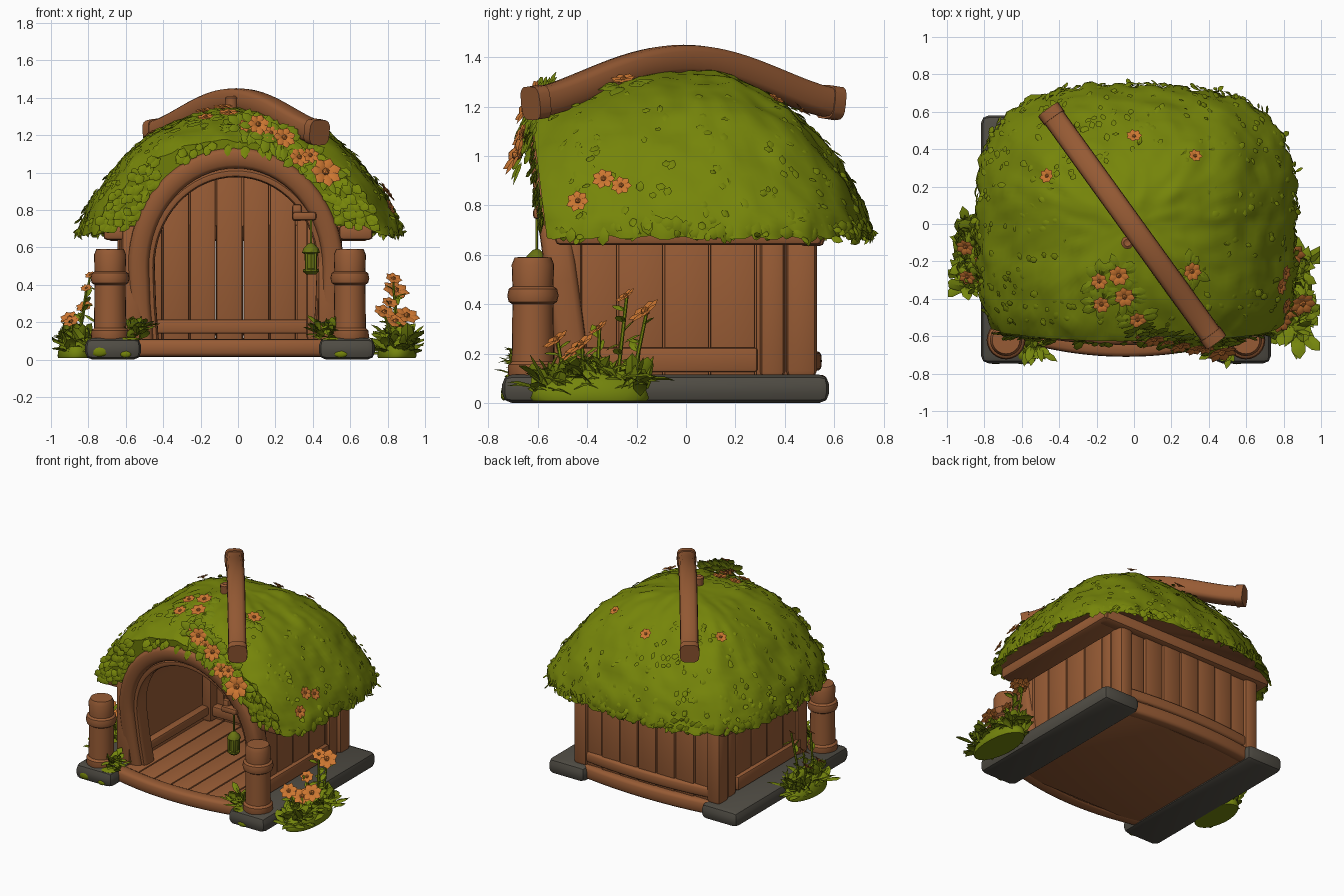
import bpy, bmesh, math, random
from mathutils import Vector as V, noise

if "Cube" in bpy.data.objects:
    bpy.data.objects.remove(bpy.data.objects["Cube"])
random.seed(4)
pi, cos, sin, U = math.pi, math.cos, math.sin, random.uniform

def mat(name, r, g, b):
    m = bpy.data.materials.new(name)
    m.diffuse_color = (r, g, b, 1)
    m.use_nodes = True
    m.node_tree.nodes["Principled BSDF"].inputs["Base Color"].default_value = m.diffuse_color
    return m

WOOD = mat("warm_wood", .31, .105, .035)
THATCH = mat("moss_green", .18, .235, .003)
LEAF = mat("leaf_green", .175, .235, .004)
PETAL = mat("orange_petal", .6, .18, .03)
STONE = mat("grey_stone", .08, .073, .058)
METAL = mat("lantern_olive", .14, .17, .006)
HX = -.043   # the room sits slightly left of the roof centre
AX = -.012   # arch centre

def finish(name, bm, *mats):
    bmesh.ops.recalc_face_normals(bm, faces=bm.faces)
    me = bpy.data.meshes.new(name)
    bm.to_mesh(me)
    bm.free()
    ob = bpy.data.objects.new(name, me)
    bpy.context.collection.objects.link(ob)
    for m in mats:
        me.materials.append(m)
    return ob

def box(name, x, y, z, m, bev=.012, ox=HX):
    """bevelled box from (min, max) pairs"""
    bm = bmesh.new()
    bmesh.ops.create_cube(bm, size=1)
    for v in bm.verts:
        v.co = V([(p[0] + p[1]) / 2 + c * (p[1] - p[0]) for p, c in zip((x, y, z), v.co)]) + V((ox, 0, 0))
    bmesh.ops.bevel(bm, geom=bm.edges[:], offset=bev, segments=2, affect='EDGES', profile=.5)
    return finish(name, bm, m)

def sweep(name, pts, side, w, h, m, k=16, p=.6):
    """rounded-square section swept along a path"""
    bm, rings = bmesh.new(), []
    sp = lambda c: math.copysign(abs(c) ** p, c)
    for i, q in enumerate(pts):
        t = (pts[min(i + 1, len(pts) - 1)] - pts[max(i - 1, 0)]).normalized()
        n = t.cross(side).normalized()
        rings.append([bm.verts.new(q + side * (w / 2 * sp(cos(2 * pi * j / k))) + n * (h / 2 * sp(sin(2 * pi * j / k))))
                      for j in range(k)])
    for a, b in zip(rings, rings[1:]):
        for j in range(k):
            bm.faces.new((a[j], a[(j + 1) % k], b[(j + 1) % k], b[j]))
    bm.faces.new(rings[0])
    bm.faces.new(rings[-1])
    return finish(name, bm, m)

def lathe(name, prof, loc, m, k=24):
    bm = bmesh.new()
    vs = [bm.verts.new((r, 0, z)) for r, z in prof]
    es = [bm.edges.new(e) for e in zip(vs, vs[1:])]
    bmesh.ops.spin(bm, geom=vs + es, axis=(0, 0, 1), cent=(0, 0, 0), steps=k, angle=2 * pi)
    bmesh.ops.remove_doubles(bm, verts=bm.verts, dist=1e-4)
    bmesh.ops.translate(bm, verts=bm.verts, vec=loc)
    return finish(name, bm, m)

def arc(hw, top, base, y0, ox=HX, lean=.135):
    """door arch path: straight legs with a half ellipse above"""
    xz = [(hw * .95, base), (hw * .985, (base + .5) / 2)]
    xz += [(hw * cos(pi * i / 32), .5 + (top - .5) * sin(pi * i / 32)) for i in range(33)]
    xz += [(-x, z) for x, z in xz[1::-1]]
    return [V((x + ox, y0 - lean * z, z)) for x, z in xz]

# ---- roof surface ----
def depth(s, r):
    return .745 if s > 0 else 1.1 - .27 * r ** 3

def roof(t, a):
    c, s = cos(a), sin(a)
    k = sin(t) / (abs(c) ** 3 + abs(s) ** 3) ** (1 / 3)
    return V((.01 + .86 * c * k, s * k * depth(s, sin(t)), .67 + .68 * max(cos(t), 0) ** 1.4))

def surf(x, y):
    def z(x, y):
        r = .6
        for _ in range(6):
            r = min(1, (abs((x - .01) / .86) ** 3 + abs(y / depth(y, r)) ** 3) ** (1 / 3))
        return .67 + .68 * (1 - r * r) ** .7
    e = .01
    n = V((z(x - e, y) - z(x + e, y), z(x, y - e) - z(x, y + e), 2 * e)).normalized()
    return V((x, y, z(x, y))), n

bm, rings, K = bmesh.new(), [], 144
for i in range(1, 31):
    ring = []
    for j in range(K):
        q = roof(i / 30 * pi / 2, 2 * pi * j / K)
        out = V((q.x, q.y, q.z - .5)).normalized()
        q += out * (.02 * noise.noise(q * 5) + .014 * noise.noise(q * 14))
        if i > 24:   # scalloped eave
            q += V((out.x, out.y, -.6)) * (.035 * (i - 24) / 6 * (abs(sin(j * pi / 4 + noise.noise(q * 4))) - .6))
        ring.append(bm.verts.new(q))
    rings.append(ring)
rings.append([bm.verts.new((v.co.x * .93, v.co.y * .93, .715)) for v in rings[-1]])
top = bm.verts.new(roof(0, 0))
for j in range(K):
    bm.faces.new((top, rings[0][j], rings[0][(j + 1) % K]))
    for a, b in zip(rings, rings[1:]):
        bm.faces.new((a[j], b[j], b[(j + 1) % K], a[(j + 1) % K]))
bm.faces.new(rings[-1]).material_index = 1
bmesh.ops.bisect_plane(bm, geom=bm.verts[:] + bm.edges[:] + bm.faces[:], plane_co=(0, -.48, 0),
                       plane_no=(0, -1, -.125), clear_outer=True)
bmesh.ops.holes_fill(bm, edges=[e for e in bm.edges if e.is_boundary])
thatch = finish("thatch_roof", bm, THATCH, WOOD)

# tunnel for the room cut out of the roof
bm = bmesh.new()
f = bm.faces.new([bm.verts.new((p.x, -1, p.z)) for p in arc(.512, 1.085, .3, 0)])
ext = bmesh.ops.extrude_face_region(bm, geom=[f])['geom']
bmesh.ops.translate(bm, verts=[g for g in ext if isinstance(g, bmesh.types.BMVert)], vec=(0, 1.45, 0))
cut = finish("room_cutter", bm, WOOD)
cut.hide_render = True
mod = thatch.modifiers.new("room", 'BOOLEAN')
mod.operation, mod.object, mod.solver = 'DIFFERENCE', cut, 'EXACT'
me = bpy.data.meshes.new_from_object(thatch.evaluated_get(bpy.context.evaluated_depsgraph_get()))
thatch.modifiers.clear()
thatch.data = me
bpy.data.objects.remove(cut)

# ---- timber room ----
bm = bmesh.new()
rows = [[bm.verts.new((p.x, y if y > 0 else y - .13 * p.z, p.z)) for p in arc(.5, 1.072, .08, 0)] for y in (-.42, .45)]
for j in range(len(rows[0]) - 1):
    bm.faces.new((rows[0][j], rows[0][j + 1], rows[1][j + 1], rows[1][j]))
finish("room_lining", bm, WOOD)

lean = V((0, 1, .135)).normalized()
sweep("door_arch", arc(.52, 1.082, .08, -.435, AX), lean, .13, .115, WOOD)
sweep("inner_arch", arc(.458, 1.003, .09, -.405, AX), lean, .12, .05, WOOD)
N = 7
box("floor_underside", (-.5, .5), (-.6, .5), (.018, .03), WOOD, .002)
for i in range(N):   # floor and back boards
    w = 1.0 / N
    x0 = -.5 + i * w
    x1, xm = x0 + w - .006, x0 + w / 2
    near = 0 if abs(xm) < .02 else min(abs(x0), abs(x1))
    box("floor_board", (x0, x1), (-.66 + .25 * xm * xm, .5), (.025, .1), WOOD, .006)
    box("inner_back_board", (x0, x1), (.41, .45), (.09, .5 + .575 * math.sqrt(1 - (near / .515) ** 2)), WOOD, .008)
    x0, x1, xm = x0 * 1.06, x1 * 1.06, xm * 1.06
    box("outer_back_board", (x0, x1), (.44, .525 - .1 * xm * xm), (.08, .72), WOOD, .008)
xs = [-.52 + .052 * i for i in range(21)]
curve = lambda y, k, z: [V((x + HX, y + k * x * x, z)) for x in xs]
sweep("front_sill", curve(-.66, .25, .062), V((0, 1, 0)), .1, .095, WOOD)
sweep("back_sill", curve(.53, -.15, .065), V((0, 1, 0)), .09, .1, WOOD)
sweep("back_rail", curve(.52, -.14, .17), V((0, 1, 0)), .06, .08, WOOD)
box("inner_back_rail", (-.48, .48), (.35, .42), (.14, .215), WOOD)
box("back_beam", (-.7, .7), (.46, .56), (.635, .72), WOOD, .02, 0)
POST = [(0, .1), (.095, .1), (.102, .12), (.1, .155), (.086, .168), (.083, .4), (.098, .41), (.104, .435),
        (.098, .462), (.083, .472), (.086, .56), (.074, .59), (0, .592)]
for s in (-1, 1):
    X = lambda a, b: tuple(sorted((s * a, s * b)))
    box("foundation_stone", X(.475, .775), (-.745, .58), (0, .115), STONE, .04)
    box("side_beam", X(.54, .72), (-.53, .55), (.64, .72), WOOD, .02, 0)
    for i in range(5):
        y0 = -.46 + i * .186
        box("side_board", X(.52, .56), (y0, y0 + .181), (.09, .71), WOOD, .008)
    box("side_rail", X(.54, .59), (-.45, .29), (.125, .225), WOOD)
    box("side_post", X(.5, .585), (.3, .4), (.1, .71), WOOD, .025)
    box("back_corner_post", X(.49, .6), (.405, .53), (.1, .71), WOOD, .03)
    box("front_corner_post", X(.47, .58), (-.54, -.42), (.09, .72), WOOD, .025)
    box("inner_side_rail", X(.43, .49), (-.4, .42), (.15, .215), WOOD)
    box("inner_post", X(.41, .49), (.33, .42), (.1, .75), WOOD, .02)
    lathe("porch_post", POST, (HX + s * .641, -.62, 0), WOOD)

# ---- curved ridge log laid diagonally ----
pts = [V((-.01 - .44 * t, -.01 + .61 * t, 1.215 + .175 * abs(cos(pi / 2 * t)) ** 1.45)) for t in [i / 16 - 1 for i in range(33)]]
side = V((.61, .44, 0)).normalized()
sweep("ridge_log", pts, side, .122, .122, WOOD)
for q, d in ((pts[0], pts[0] - pts[1]), (pts[-1], pts[-1] - pts[-2])):
    sweep("log_end", [q - d * .9, q - d * .6, q + d * .1, q + d * .25], side, .132, .138, WOOD)
lathe("log_knot", [(0, 1.3), (.03, 1.3), (.034, 1.4), (.02, 1.41), (0, 1.4)], (-.035, -.1, 0), WOOD, 12)

# ---- lantern ----
LX, LY = .39, -.605
lathe("lantern", [(0, .455), (.025, .455), (.042, .47), (.042, .482), (.032, .486), (.034, .565), (.048, .572),
                  (.04, .595), (.015, .62), (0, .625)], (LX, LY, 0), METAL, 8)
for i in range(4):
    bx, by = LX + .035 * cos(i * pi / 2 + pi / 4), LY + .035 * sin(i * pi / 2 + pi / 4)
    box("lantern_bar", (bx - .006, bx + .006), (by - .006, by + .006), (.48, .575), METAL, .003, 0)
box("lantern_hanger", (LX - .005, LX + .005), (LY - .005, LY + .005), (.61, .76), METAL, .002, 0)
box("lantern_bracket", (.29, .42), (-.62, -.53), (.745, .79), WOOD, .015, 0)
box("bracket_plate", (.29, .34), (-.6, -.53), (.74, .83), WOOD, .012, 0)

# ---- foliage ----
def leaf(bm, b, d, n, L, W, droop=.15, mi=0):
    d = d.normalized()
    s = d.cross(n).normalized()
    n = s.cross(d)
    P = lambda f, w, h: bm.verts.new(b + d * (L * f) + s * (W * w) + n * (W * h) - V((0, 0, L * droop * f * f)))
    q = [P(0, 0, 0), P(.35, -.45, 0), P(.35, 0, .16), P(.35, .45, 0), P(.72, -.4, 0), P(.72, 0, .14), P(.72, .4, 0), P(1, 0, 0)]
    for f in ((0, 1, 2), (0, 2, 3), (1, 4, 5, 2), (2, 5, 6, 3), (4, 7, 5), (5, 7, 6)):
        bm.faces.new([q[i] for i in f]).material_index = mi

def flower(bm, p, n, r):
    a = n.orthogonal().normalized()
    b = n.cross(a)
    for i in range(7):
        t = 2 * pi * i / 7
        leaf(bm, p, a * cos(t) + b * sin(t) + n * .3, n, r, r * .75, .1, 1)
    blob(bm, p + n * r * .1, (r * .25,) * 3, 1, 1)

def blob(bm, c, s, sub, mi=0):
    g = bmesh.ops.create_icosphere(bm, subdivisions=sub, radius=1)['verts']
    for v in g:
        v.co = V(c) + V((v.co.x * s[0], v.co.y * s[1], v.co.z * s[2]))
    for f in {f for v in g for f in v.link_faces}:
        f.material_index = mi

def rnd():
    return V((U(-1, 1), U(-1, 1), U(-1, 1)))

bm = bmesh.new()
for i in range(600):   # loose tufts, denser toward the eave
    t, a = pi / 2 * U(.12, 1) ** .6, U(0, 2 * pi)
    q = roof(t, a)
    if q.y > -.53:
        d = roof(min(t + .1, pi / 2), a) - q
        n = V((q.x, q.y, q.z - .55)).normalized()
        leaf(bm, q + n * .006, d + rnd() * .03, n, U(.03, .055), U(.025, .045), 0)
for i in range(130):   # eave fringe
    a = 2 * pi * i / 130
    q = roof(U(1.33, 1.44), a)
    if q.y > -.54:
        n = V((q.x, q.y, .1)).normalized()
        leaf(bm, q + n * .008, V((0, 0, -1)) + rnd() * .2, n, U(.05, .08), U(.05, .075), .0)
for i in range(420):   # leafy front lip around the arch
    t, g = U(.05, pi - .05), U(1.0, 1.45)
    x, z = AX + .57 * g * cos(t), .5 + .64 * g * sin(t)
    if abs(x) < .78 and z > .72 and surf(x, -.48 - .125 * z)[0].z > z - .01:
        leaf(bm, V((x, -.486 - .125 * z, z)), V((cos(t) * .8, -.15, -.6)) + rnd() * .3, V((0, -1, .1)), U(.05, .08), U(.04, .06), 0)
finish("roof_tufts", bm, THATCH)

bm = bmesh.new()   # blossom garland on the roof and over the arch
spots = [(surf(x, y), r) for x, y, r in
         ((-.17, -.42, .05), (-.05, -.38, .06), (-.08, -.27, .06), (.02, -.5, .05), (-.18, -.3, .05), (.3, -.25, .055),
          (0, .45, .045), (-.45, .25, .045), (.32, .35, .04), (.785, -.43, .05), (.76, -.33, .05), (.785, -.26, .045))]
face = V((.25, -.85, .4)).normalized()
spots += [((V(p), face), r) for p, r in (((.1, -.59, 1.245), .065), ((.24, -.625, 1.175), .065), ((.32, -.64, 1.07), .06),
          ((.46, -.655, .99), .09), ((.17, -.61, 1.2), .045), ((.38, -.64, 1.08), .05), ((.03, -.57, 1.24), .04))]
for (p, n), r in spots:
    flower(bm, p + n * .025, n, r)
    if p.y < -.2 and p.x < .5:
        for k in range(11):
            a = U(0, 2 * pi)
            d = n.orthogonal().normalized() * cos(a) + n.cross(n.orthogonal().normalized()) * sin(a)
            leaf(bm, p + d * .02 + n * .005, d + n * .1, n, U(.07, .11), U(.045, .065), .1)
finish("roof_flowers", bm, LEAF, PETAL)

bm = bmesh.new()   # moss patches on the foundation
for c, s in (((-.74, -.735, .045), (.05, .014, .03)), ((-.6, -.738, .03), (.03, .012, .02)), ((.55, -.738, .03), (.035, .012, .02)),
             ((-.58, -.68, .108), (.06, .05, .012)), ((.5, -.69, .108), (.05, .045, .012))):
    blob(bm, c, s, 2)
finish("stone_moss", bm, THATCH)

def bush(name, c, ry, count, blooms, rx=.045, size=.17):
    bm = bmesh.new()
    for i in range(count):
        b = V((c[0] + U(-rx, rx), c[1] + U(-ry, ry), c[2] + U(0, .08)))
        a, e = U(0, 2 * pi), U(.15, 1.35)
        d = V((cos(a) * cos(e) * .75, sin(a) * cos(e), sin(e)))
        leaf(bm, b, d, V((0, 0, 1.01)) - d * .3 + V((cos(a), sin(a), 0)) * .6, size * U(.6, 1.15), size * U(.33, .5), .2)
    if blooms:   # low leafy mound
        blob(bm, (c[0], c[1], .02), (rx + .05, ry + .03, .12), 3)
    for x, y, z, r in blooms:
        p, b = V((x, y, z)), V((c[0], y * .7 + c[1] * .3, .03))
        n = V((.25 if x > 0 else -.25, -.55, .75)).normalized()
        flower(bm, p, n, r)
        for k in range(6):
            leaf(bm, b.lerp(p, .3 + k * .11), rnd() + V((0, 0, .5)), V((.1, -.3, 1)), .08, .04)
        g = bmesh.ops.create_cone(bm, segments=6, radius1=.009, radius2=.007, depth=(p - b).length, cap_ends=True)
        rot = V((0, 0, 1)).rotation_difference(p - b).to_matrix()
        for v in g['verts']:
            v.co = rot @ v.co + (p + b) / 2
    for v in bm.verts:
        v.co = V((max(-.995, min(.995, v.co.x)), v.co.y, max(.008, v.co.z)))
    return finish(name, bm, LEAF, PETAL)

bush("right_bush", (.85, -.39, .02), .21, 230, ((.84, -.16, .365, .08), (.83, -.24, .43, .05), (.9, -.42, .23, .075),
     (.78, -.52, .25, .065), (.84, -.45, .2, .07), (.81, -.35, .3, .05)), .055)
bush("left_bush", (-.865, -.17, .02), .17, 190, ((-.9, -.12, .22, .055), (-.89, -.28, .2, .05), (-.82, -.2, .28, .05),
     (-.79, -.1, .45, .03), (-.81, -.3, .38, .035)), .05, .155)
for x, y in ((-.57, -.65), (-.53, -.66), (.44, -.65), (.49, -.67)):
    bush("post_tuft", (x, y, .1), .03, 18, (), .025, .11)

bpy.ops.object.select_all(action='SELECT')
bpy.context.view_layer.objects.active = thatch
bpy.ops.object.shade_smooth_by_angle(angle=math.radians(38))
